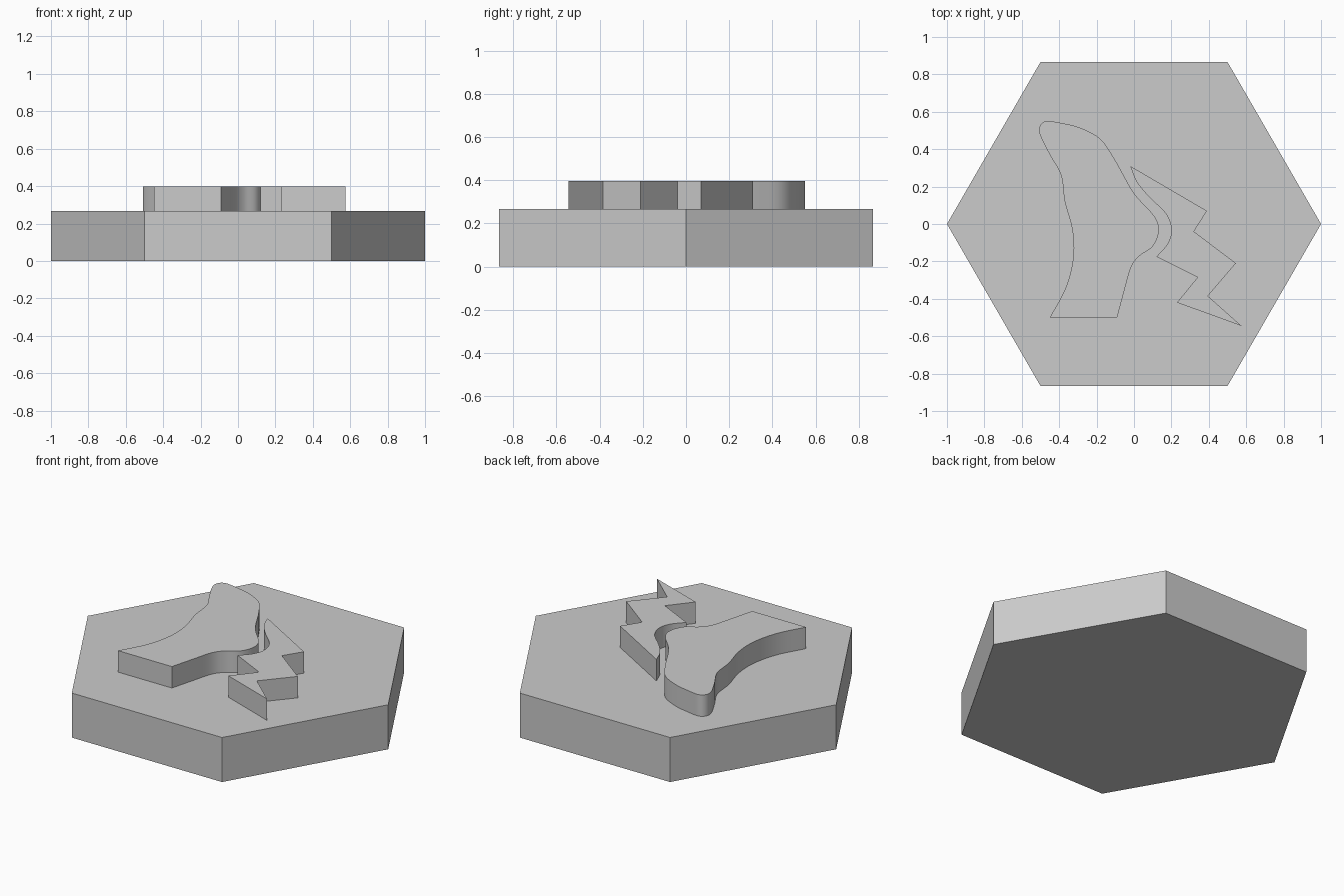
import bpy
import bmesh
import math
from mathutils import Vector

cube = bpy.data.objects.get("Cube")
if cube:
    bpy.data.objects.remove(cube, do_unlink=True)

BASE_TOP = 0.268
RELIEF_TOP = 0.397

grey = bpy.data.materials.new("light_grey")
grey.use_nodes = True
grey.diffuse_color = (0.6, 0.6, 0.6, 1)
grey.node_tree.nodes["Principled BSDF"].inputs["Base Color"].default_value = (0.6, 0.6, 0.6, 1)


def smooth_path(points, steps=6):
    """Catmull-Rom curve through the points, ends included."""
    pts = [Vector(p) for p in points]
    pts = [2 * pts[0] - pts[1]] + pts + [2 * pts[-1] - pts[-2]]
    out = []
    for a, b, c, d in zip(pts, pts[1:], pts[2:], pts[3:]):
        for i in range(steps):
            t = i / steps
            out.append(0.5 * (2 * b + (c - a) * t + (2 * a - 5 * b + 4 * c - d) * t ** 2
                              + (3 * b - a - 3 * c + d) * t ** 3))
    return out + [pts[-2]]


def prism(name, outline, bottom, top):
    """Extrude a flat outline from bottom to top."""
    bm = bmesh.new()
    face = bm.faces.new([bm.verts.new((p[0], p[1], bottom)) for p in outline])
    extruded = bmesh.ops.extrude_face_region(bm, geom=[face], use_keep_orig=True)["geom"]
    moved = [g for g in extruded if isinstance(g, bmesh.types.BMVert)]
    bmesh.ops.translate(bm, verts=moved, vec=(0, 0, top - bottom))
    bmesh.ops.recalc_face_normals(bm, faces=bm.faces)
    mesh = bpy.data.meshes.new(name)
    bm.to_mesh(mesh)
    bm.free()
    mesh.materials.append(grey)
    obj = bpy.data.objects.new(name, mesh)
    bpy.context.collection.objects.link(obj)
    bpy.ops.object.select_all(action="DESELECT")
    obj.select_set(True)
    bpy.context.view_layer.objects.active = obj
    bpy.ops.object.shade_smooth_by_angle(angle=math.radians(30))
    return obj


# Hexagonal base tile
hexagon = [(math.cos(math.radians(a)), math.sin(math.radians(a))) for a in range(0, 360, 60)]
prism("hexagon_base", hexagon, 0, BASE_TOP)

# Curved emblem with a flat lower edge
curved = smooth_path([
    (-0.09, -0.5), (-0.05, -0.35), (-0.015, -0.23), (0.03, -0.17), (0.10, -0.12),
    (0.132, -0.04), (0.11, 0.04), (0, 0.165), (-0.10, 0.34), (-0.18, 0.455),
    (-0.29, 0.515), (-0.39, 0.54), (-0.47, 0.55), (-0.505, 0.52), (-0.5, 0.47),
    (-0.45, 0.37), (-0.39, 0.26), (-0.37, 0.12), (-0.33, -0.03), (-0.325, -0.18),
    (-0.365, -0.34), (-0.45, -0.5)])
prism("curved_emblem", curved, BASE_TOP, RELIEF_TOP)

# Jagged bolt whose inner edge follows the curved emblem
jagged = [(-0.02, 0.31), (0.39, 0.07), (0.32, -0.04), (0.545, -0.21), (0.395, -0.385),
          (0.575, -0.545), (0.23, -0.42), (0.34, -0.285)]
inner_edge = smooth_path([(0.12, -0.175), (0.18, -0.105), (0.2, -0.03), (0.17, 0.055),
                          (0.08, 0.145), (0.015, 0.225), (-0.02, 0.31)])
prism("jagged_bolt", jagged + inner_edge[:-1], BASE_TOP, RELIEF_TOP)
